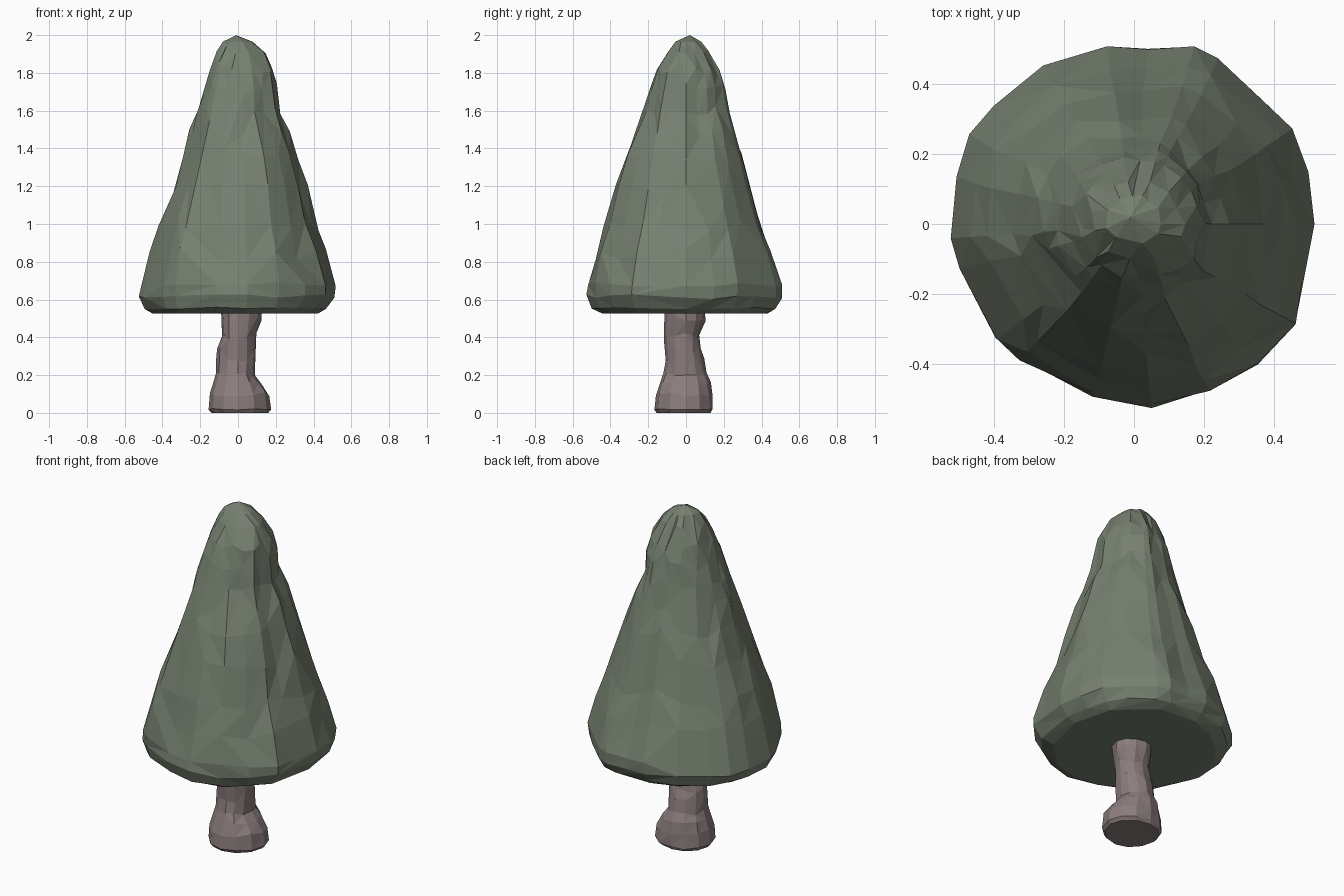
import bpy, bmesh, math, random
from mathutils import Vector, noise

if "Cube" in bpy.data.objects:
    bpy.data.objects.remove(bpy.data.objects["Cube"])

random.seed(4)


def material(name, rgb):
    mat = bpy.data.materials.new(name)
    mat.diffuse_color = (*rgb, 1)
    mat.use_nodes = True
    mat.node_tree.nodes["Principled BSDF"].inputs["Base Color"].default_value = mat.diffuse_color
    return mat


def lumpy_loft(name, outline, rings, rough, ratio, mat, tip=None):
    """Loft an outline through rings of (z, x_min, x_max, y_min, y_max)."""
    xs, ys = [p[0] for p in outline], [p[1] for p in outline]
    bm = bmesh.new()
    loops = []
    for i, (z, x0, x1, y0, y1) in enumerate(rings):
        flat = i == 0
        loop = []
        for x, y in outline:
            px = x / max(xs) * x1 if x > 0 else x / min(xs) * x0
            py = y / max(ys) * y1 if y > 0 else y / min(ys) * y0
            p = Vector((px, py, z))
            if not flat:
                n = noise.noise(Vector((px * 5, py * 5, z * 2.5)))
                size = math.hypot(px, py)
                k = 1 + rough * (n * 1.4 + random.uniform(-.35, .35)) / max(size, .08)
                p.x *= k
                p.y *= k
                if i < len(rings) - 1:
                    gap = min(z - rings[i - 1][0], rings[i + 1][0] - z)
                    p.z += random.uniform(-.22, .22) * gap
            loop.append(bm.verts.new(p))
        loops.append(loop)
    n = len(outline)
    for a, b in zip(loops, loops[1:]):
        for i in range(n):
            j = (i + 1) % n
            if random.random() < .5:
                bm.faces.new((a[i], a[j], b[j]))
                bm.faces.new((a[i], b[j], b[i]))
            else:
                bm.faces.new((a[i], a[j], b[i]))
                bm.faces.new((a[j], b[j], b[i]))
    bm.faces.new(loops[0][::-1])
    if tip:
        t = bm.verts.new(tip)
        for i in range(n):
            bm.faces.new((loops[-1][i], loops[-1][(i + 1) % n], t))
    else:
        bm.faces.new(loops[-1])
    bmesh.ops.recalc_face_normals(bm, faces=bm.faces)
    me = bpy.data.meshes.new(name)
    bm.to_mesh(me)
    bm.free()
    me.materials.append(mat)
    ob = bpy.data.objects.new(name, me)
    bpy.context.collection.objects.link(ob)
    dec = ob.modifiers.new("irregular_facets", 'DECIMATE')
    dec.ratio = ratio
    return ob


# Foliage: irregular cone with a rounded rim and flat underside
foliage_outline = [
    (.53, 0), (.50, .15), (.46, .28), (.37, .37), (.24, .48), (.17, .505),
    (.04, .51), (-.08, .515), (-.26, .45), (-.40, .34), (-.47, .25),
    (-.515, .13), (-.535, -.04), (-.51, -.13), (-.40, -.32), (-.34, -.385),
    (-.12, -.49), (.05, -.51), (.22, -.48), (.35, -.39), (.46, -.28), (.48, -.16)]
foliage_rings = [
    (.525, -.45, .42, -.44, .43),
    (.555, -.50, .48, -.49, .48),
    (.615, -.53, .525, -.515, .51),
    (.68, -.515, .53, -.515, .51),
    (.84, -.465, .475, -.47, .45),
    (1.0, -.415, .42, -.425, .395),
    (1.18, -.345, .37, -.365, .345),
    (1.35, -.29, .32, -.32, .30),
    (1.48, -.25, .265, -.275, .255),
    (1.6, -.22, .22, -.235, .215),
    (1.71, -.185, .205, -.20, .20),
    (1.81, -.155, .185, -.165, .175),
    (1.90, -.115, .14, -.105, .125),
    (1.965, -.075, .07, -.055, .075)]
lumpy_loft("foliage", foliage_outline, foliage_rings, .016, .75,
           material("foliage_green", (.18, .215, .16)), tip=(-.01, .02, 2))

# Trunk: flared foot, waist and widening top that enters the foliage
trunk_outline = [(math.cos(math.tau * i / 12), math.sin(math.tau * i / 12))
                 for i in range(12)]
trunk_rings = [
    (.0, -.14, .16, -.155, .13),
    (.02, -.157, .174, -.17, .145),
    (.10, -.15, .165, -.165, .14),
    (.16, -.132, .125, -.145, .13),
    (.205, -.115, .09, -.125, .108),
    (.28, -.115, .095, -.11, .095),
    (.34, -.108, .10, -.115, .078),
    (.41, -.083, .097, -.12, .07),
    (.50, -.088, .122, -.115, .105),
    (.56, -.09, .12, -.11, .10)]
lumpy_loft("trunk", trunk_outline, trunk_rings, .006, .85,
           material("trunk_bark", (.26, .205, .205)))
